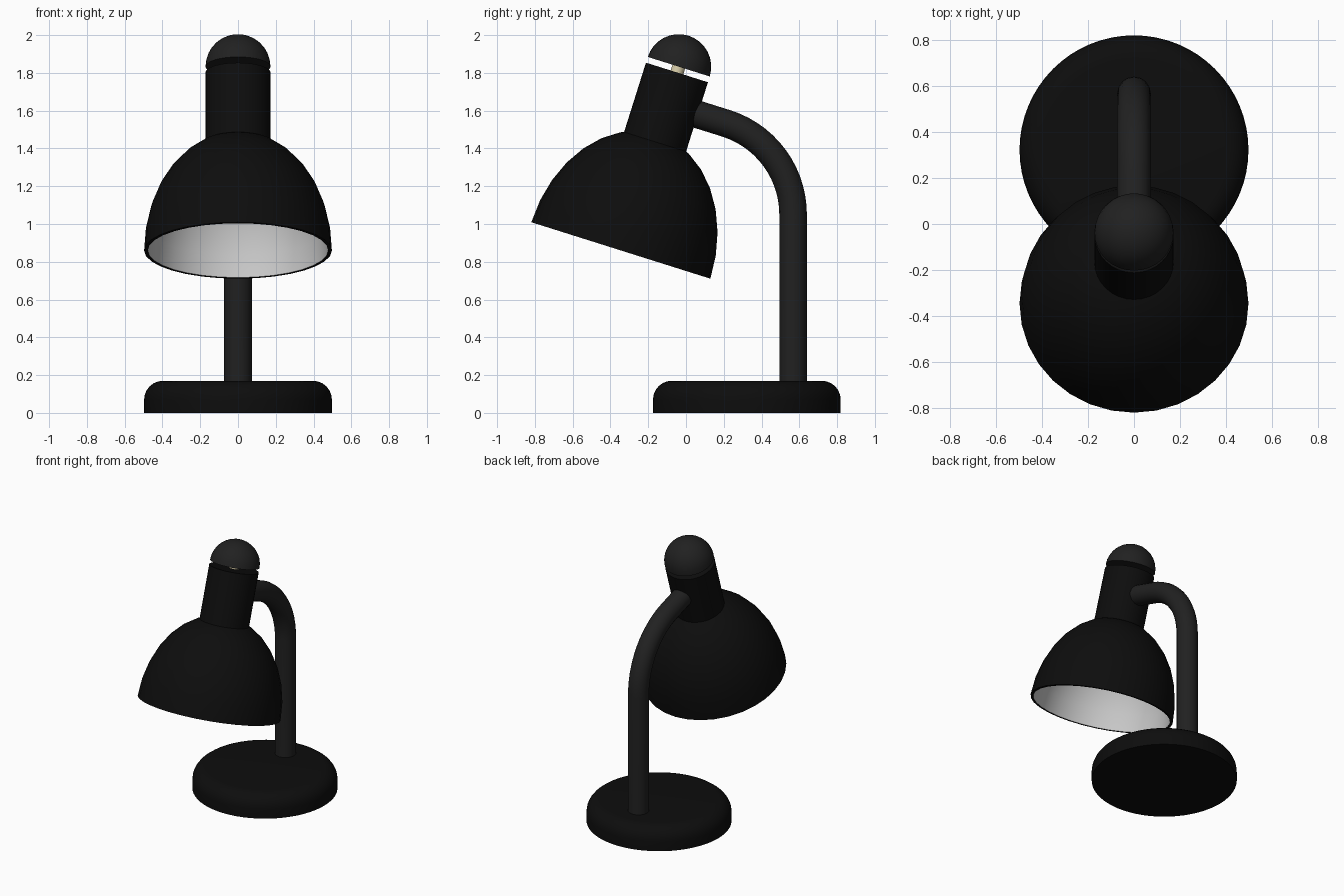
import bpy, math
from mathutils import Matrix

if "Cube" in bpy.data.objects:
    bpy.data.objects.remove(bpy.data.objects["Cube"])

TILT = math.radians(17.5)
RIM = Matrix.Translation((0, -0.345, 0.86)) @ Matrix.Rotation(-TILT, 4, 'X')


def material(name, rgb):
    m = bpy.data.materials.new(name)
    m.diffuse_color = (*rgb, 1)
    m.use_nodes = True
    m.node_tree.nodes["Principled BSDF"].inputs["Base Color"].default_value = m.diffuse_color
    return m


black = material("black_enamel", (0.004, 0.004, 0.004))
charcoal = material("charcoal", (0.015, 0.015, 0.015))
white = material("white_lining", (0.8, 0.8, 0.8))
cream = material("cream", (0.7, 0.62, 0.4))


def finish(obj, mat, angle=35):
    obj.data.materials.append(mat)
    bpy.ops.object.select_all(action='DESELECT')
    bpy.context.view_layer.objects.active = obj
    obj.select_set(True)
    bpy.ops.object.shade_smooth_by_angle(angle=math.radians(angle))


def lathe(name, profile, mat, matrix, n=32, flip=False):
    """Revolve (radius, height) points about z; zero radius makes a pole."""
    verts, rings, faces = [], [], []
    for r, h in profile:
        count = 1 if r < 1e-5 else n
        rings.append([len(verts) + i % count for i in range(n)])
        verts += [(r * math.cos(math.tau * i / n), r * math.sin(math.tau * i / n), h)
                  for i in range(count)]
    for a, b in zip(rings, rings[1:]):
        for i in range(n):
            j = (i + 1) % n
            f = list(dict.fromkeys((a[i], a[j], b[j], b[i])))
            faces.append(f[::-1] if flip else f)
    me = bpy.data.meshes.new(name)
    me.from_pydata(verts, [], faces)
    obj = bpy.data.objects.new(name, me)
    bpy.context.collection.objects.link(obj)
    obj.matrix_world = matrix
    finish(obj, mat)
    return obj


def dome(radius, height, steps, end=math.pi / 2, z=0):
    return [(radius * math.cos(end * i / steps), z + height * math.sin(end * i / steps))
            for i in range(steps + 1)]


# Round base with softened top edge
edge = [(0.397 + r, h) for r, h in dome(0.1, 0.1, 6, z=0.07)]
lathe("base", [(0, 0), (0.497, 0)] + edge + [(0, 0.17)], black,
      Matrix.Translation((0, 0.322, 0)), n=64)

# Bent stem: upright, arc, then straight into the neck
R, Y, Z = 0.506, 0.567, 1.05
path = [(Y, 0.12)]
path += [(Y - R + R * math.cos(a), Z + R * math.sin(a))
         for a in (math.radians(72.5) * i / 14 for i in range(15))]
path.append((0.03, 1.59))
curve = bpy.data.curves.new("stem", 'CURVE')
curve.dimensions = '3D'
curve.bevel_depth = 0.073
curve.bevel_resolution = 6
curve.use_fill_caps = True
spline = curve.splines.new('POLY')
spline.points.add(len(path) - 1)
for p, (y, z) in zip(spline.points, path):
    p.co = (0, y, z, 1)
stem = bpy.data.objects.new("stem", curve)
bpy.context.collection.objects.link(stem)
bpy.context.view_layer.objects.active = stem
stem.select_set(True)
bpy.ops.object.convert(target='MESH')
finish(bpy.context.object, charcoal)

# Shade: black outer bell with rim lip, and pale lining inside
lathe("shade", [(0.478, 0), (0.497, 0)] + dome(0.497, 0.645, 8)[1:], black, RIM)
lathe("shade_lining", dome(0.478, 0.625, 8), white, RIM, flip=True)

# Neck, switch post and domed cap along the tilted axis
lathe("neck", [(0.172, 0.58), (0.172, 0.988), (0, 0.988)], black, RIM)
lathe("switch_post", [(0.035, 0.97), (0.035, 1.03)], cream, RIM)
lathe("cap", [(0, 1.02)] + dome(0.172, 0.172, 8, z=1.02), charcoal, RIM)
